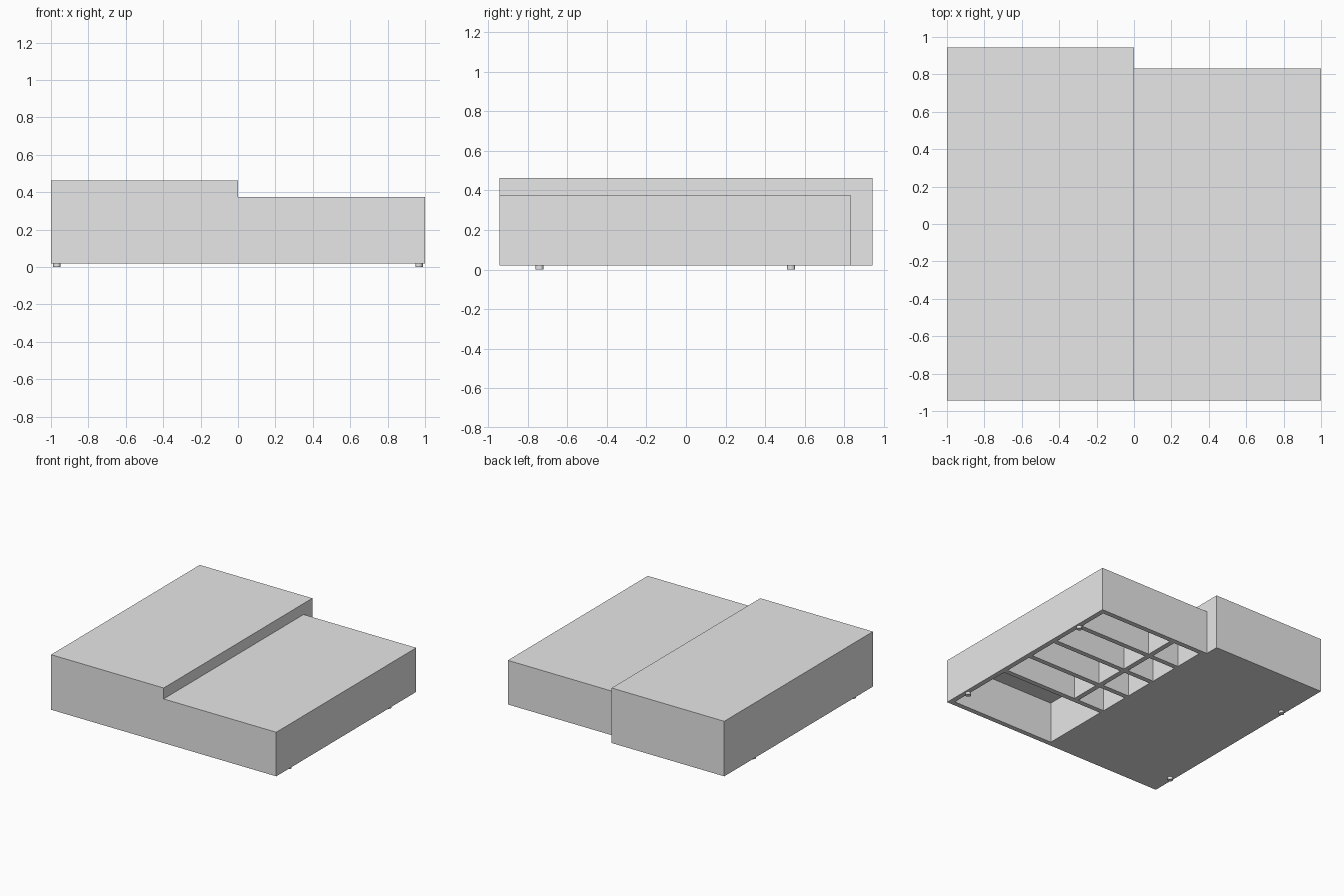
import bpy
import bmesh
from mathutils import Matrix, Vector

if "Cube" in bpy.data.objects:
    bpy.data.objects.remove(bpy.data.objects["Cube"])

# One plain grey for everything
grey = bpy.data.materials.new("plain_grey")
grey.use_nodes = True
colour = (0.8, 0.8, 0.8, 1)
grey.diffuse_color = colour
grey.node_tree.nodes["Principled BSDF"].inputs["Base Color"].default_value = colour


def add_box(bm, low, high):
    low, high = Vector(low), Vector(high)
    place = Matrix.Translation((low + high) / 2) @ Matrix.Diagonal((*(high - low), 1))
    bmesh.ops.create_cube(bm, size=1, matrix=place)


def finish(name, bm):
    mesh = bpy.data.meshes.new(name)
    bm.to_mesh(mesh)
    bm.free()
    mesh.materials.append(grey)
    obj = bpy.data.objects.new(name, mesh)
    bpy.context.collection.objects.link(obj)
    return obj


def box(name, low, high):
    bm = bmesh.new()
    add_box(bm, low, high)
    return finish(name, bm)


BASE = 0.02      # underside height
FRONT = -0.943
WALL = 0.04

# Tall closed block on one side, lower block on the other
box("tall_block", (-1, FRONT, BASE), (0, 0.943, 0.462))
low_block = box("low_block", (0, FRONT, BASE), (1, 0.832, 0.374))

# Compartments open to the underside: one wide, then four rows of two
ceiling = 0.35
inner, outer = WALL, 1 - WALL
split = 0.3
cells = [(inner, outer, FRONT + WALL, -0.34)]
pitch = 0.283
for row in range(4):
    y = -0.30 + row * pitch
    for x0, x1 in ((inner, split - WALL / 2), (split + WALL / 2, outer)):
        cells.append((x0, x1, y, y + pitch - WALL))

bm = bmesh.new()
for x0, x1, y0, y1 in cells:
    add_box(bm, (x0, y0, -0.1), (x1, y1, ceiling))
cutter = finish("compartment_cutter", bm)
cutter.hide_render = True

cut = low_block.modifiers.new("compartments", 'BOOLEAN')
cut.operation = 'DIFFERENCE'
cut.solver = 'EXACT'
cut.object = cutter

# Bake the cut and drop the helper
bpy.context.view_layer.update()
graph = bpy.context.evaluated_depsgraph_get()
hollow = bpy.data.meshes.new_from_object(low_block.evaluated_get(graph))
low_block.modifiers.clear()
low_block.data = hollow
bpy.data.objects.remove(cutter)

# Four short round feet
for side, x in (("left", 0.968), ("right", -0.968)):
    for end, y in (("front", -0.74), ("back", 0.53)):
        bm = bmesh.new()
        bmesh.ops.create_cone(bm, cap_ends=True, segments=16, radius1=0.02,
                              radius2=0.02, depth=BASE,
                              matrix=Matrix.Translation((x, y, BASE / 2)))
        finish(f"{end}_{side}_foot", bm)
